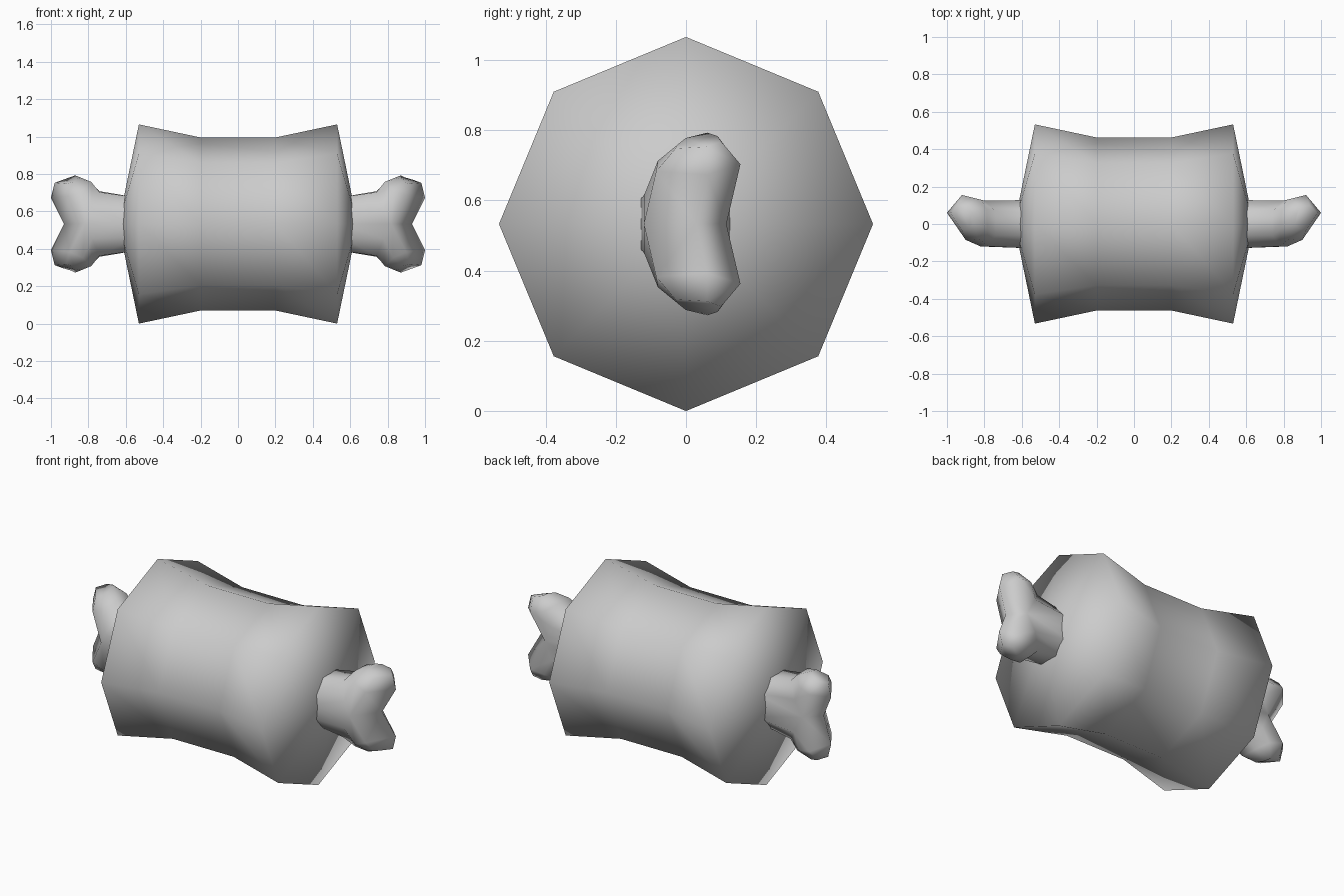
import bpy, bmesh, math

cube = bpy.data.objects.get("Cube")
if cube:
    bpy.data.objects.remove(cube, do_unlink=True)

MID = 0.5325  # height of the long axis

grey = bpy.data.materials.new("plain grey")
grey.use_nodes = True
tint = (0.6, 0.6, 0.6, 1)
grey.diffuse_color = tint
grey.node_tree.nodes["Principled BSDF"].inputs["Base Color"].default_value = tint


def finish(bm, name):
    bmesh.ops.recalc_face_normals(bm, faces=bm.faces)
    for f in bm.faces:
        f.smooth = True
    mesh = bpy.data.meshes.new(name)
    bm.to_mesh(mesh)
    bm.free()
    mesh.materials.append(grey)
    ob = bpy.data.objects.new(name, mesh)
    ob.location.z = MID
    bpy.context.collection.objects.link(ob)
    return ob


def bridge(bm, a, b, closed=True):
    n = min(len(a), len(b))
    for i in range(n if closed else n - 1):
        j = (i + 1) % n
        bm.faces.new((a[i], a[j], b[j], b[i]))


# Meat: eight-sided waisted barrel with shallow cone ends
bm = bmesh.new()
rings = []
for x, r in [(-0.53, 0.5325), (-0.2, 0.4625), (0.2, 0.4625), (0.53, 0.5325)]:
    rings.append([bm.verts.new((x, r * math.cos(k * math.pi / 4), r * math.sin(k * math.pi / 4)))
                  for k in range(8)])
for a, b in zip(rings, rings[1:]):
    bridge(bm, a, b)
for ring, x in ((rings[0], -0.64), (rings[-1], 0.64)):
    tip = bm.verts.new((x, 0, 0))
    for i in range(8):
        bm.faces.new((ring[i], ring[(i + 1) % 8], tip))
finish(bm, "meat")

# Bone: upper half of one end, from shaft to knob, mirrored down and across
shaft = [(0.55, -0.13, 0), (0.55, -0.13, 0.07), (0.55, -0.06, 0.143),
         (0.55, 0.06, 0.143), (0.55, 0.128, 0.07), (0.55, 0.128, 0)]
fork = [(0.82, -0.12, 0), (0.78, -0.12, 0.08), (0.74, -0.06, 0.17),
        (0.74, 0.07, 0.175), (0.8, 0.125, 0.1), (0.85, 0.115, 0), (0.93, 0.03, 0)]
knob = [(0.9, -0.085, 0.15), (0.83, -0.08, 0.18), (0.785, -0.02, 0.225),
        (0.79, 0.08, 0.225), (0.84, 0.135, 0.19), (0.92, 0.155, 0.17), (1.0, 0.06, 0.14)]
crown = [(0.92, -0.03, 0.215), (0.88, -0.025, 0.225), (0.86, 0, 0.245),
         (0.87, 0.06, 0.26), (0.89, 0.09, 0.25), (0.94, 0.1, 0.235), (0.98, 0.06, 0.22)]
bm = bmesh.new()
loops = [[bm.verts.new(p) for p in pts] for pts in (shaft, fork, knob, crown)]
bridge(bm, loops[0], loops[1], closed=False)
bridge(bm, loops[1], loops[2])
bridge(bm, loops[2], loops[3])
bm.faces.new(loops[3])
bone = finish(bm, "bone_ends")
mirror = bone.modifiers.new("mirror", 'MIRROR')
mirror.use_axis = (True, False, True)
